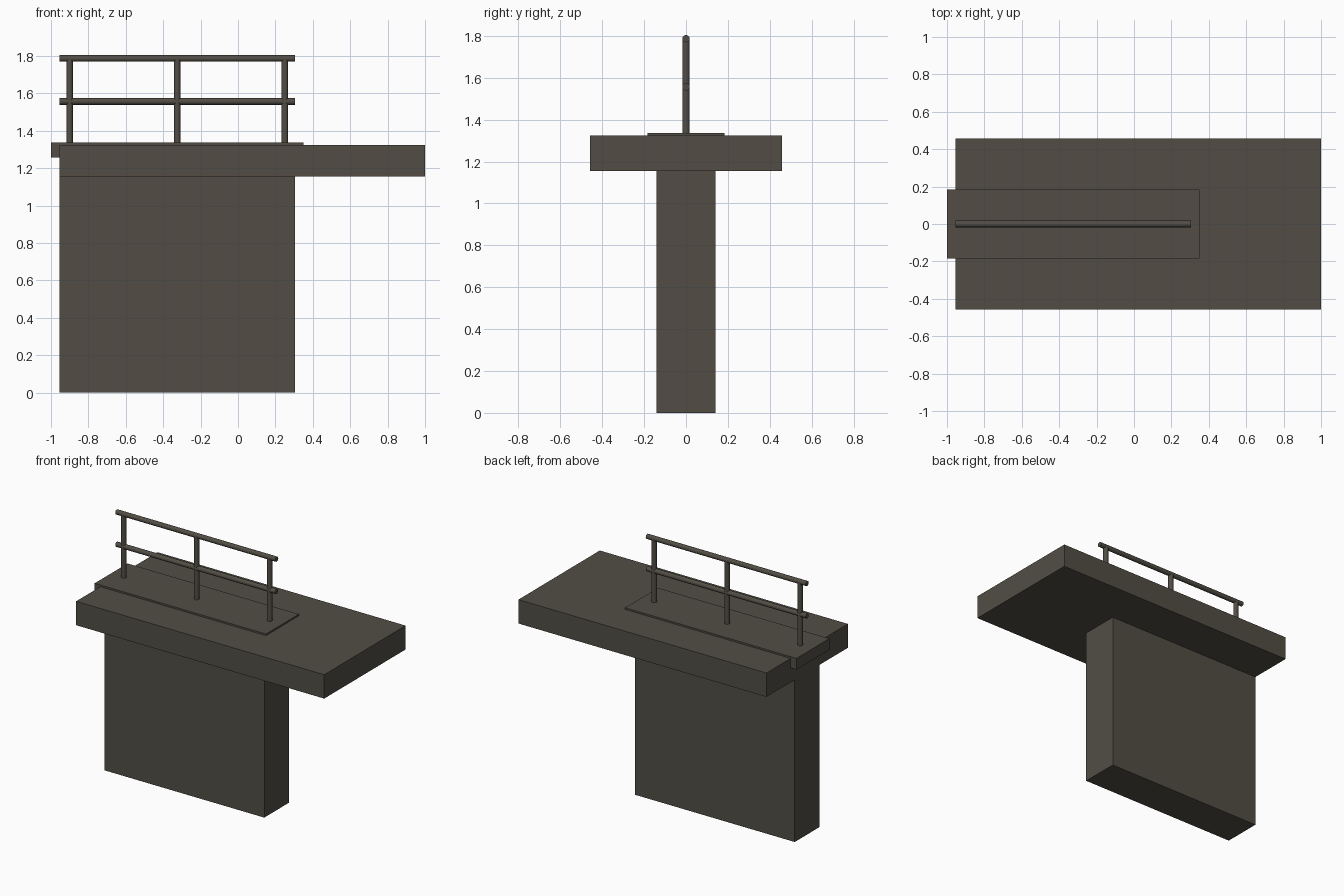
import bpy
import math

if "Cube" in bpy.data.objects:
    bpy.data.objects.remove(bpy.data.objects["Cube"])

concrete = bpy.data.materials.new("dark_concrete")
concrete.diffuse_color = (0.085, 0.076, 0.060, 1)
concrete.use_nodes = True
concrete.node_tree.nodes["Principled BSDF"].inputs["Base Color"].default_value = concrete.diffuse_color


def box(name, x0, x1, half_y, z0, z1):
    bpy.ops.mesh.primitive_cube_add(size=1, location=((x0 + x1) / 2, 0, (z0 + z1) / 2))
    o = bpy.context.object
    o.name = name
    o.scale = (x1 - x0, 2 * half_y, z1 - z0)
    bpy.ops.object.transform_apply(location=False, rotation=False, scale=True)
    o.data.materials.append(concrete)


def tube(name, length, location, along_x=False):
    bpy.ops.mesh.primitive_cylinder_add(
        vertices=16, radius=0.0175, depth=length, location=location,
        rotation=(0, math.pi / 2 if along_x else 0, 0))
    o = bpy.context.object
    o.name = name
    o.data.materials.append(concrete)
    bpy.ops.object.shade_smooth_by_angle(angle=math.radians(35))


LEFT, WALL_RIGHT = -0.955, 0.305

# Supporting wall, overhanging slab and the plate set into its top
box("support_wall", LEFT, WALL_RIGHT, 0.14, 0, 1.155)
box("deck_slab", LEFT, 1.0, 0.458, 1.155, 1.325)
box("railing_base_plate", -1.0, 0.35, 0.185, 1.257, 1.337)

# Railing posts
for i, x in enumerate((-0.9, -0.325, 0.25)):
    tube(f"railing_post_{i + 1}", 0.457, (x, 0, 1.5585))

# Horizontal rails
for name, z in (("middle_rail", 1.557), ("top_rail", 1.787)):
    tube(name, WALL_RIGHT - LEFT, ((LEFT + WALL_RIGHT) / 2, 0, z), along_x=True)
